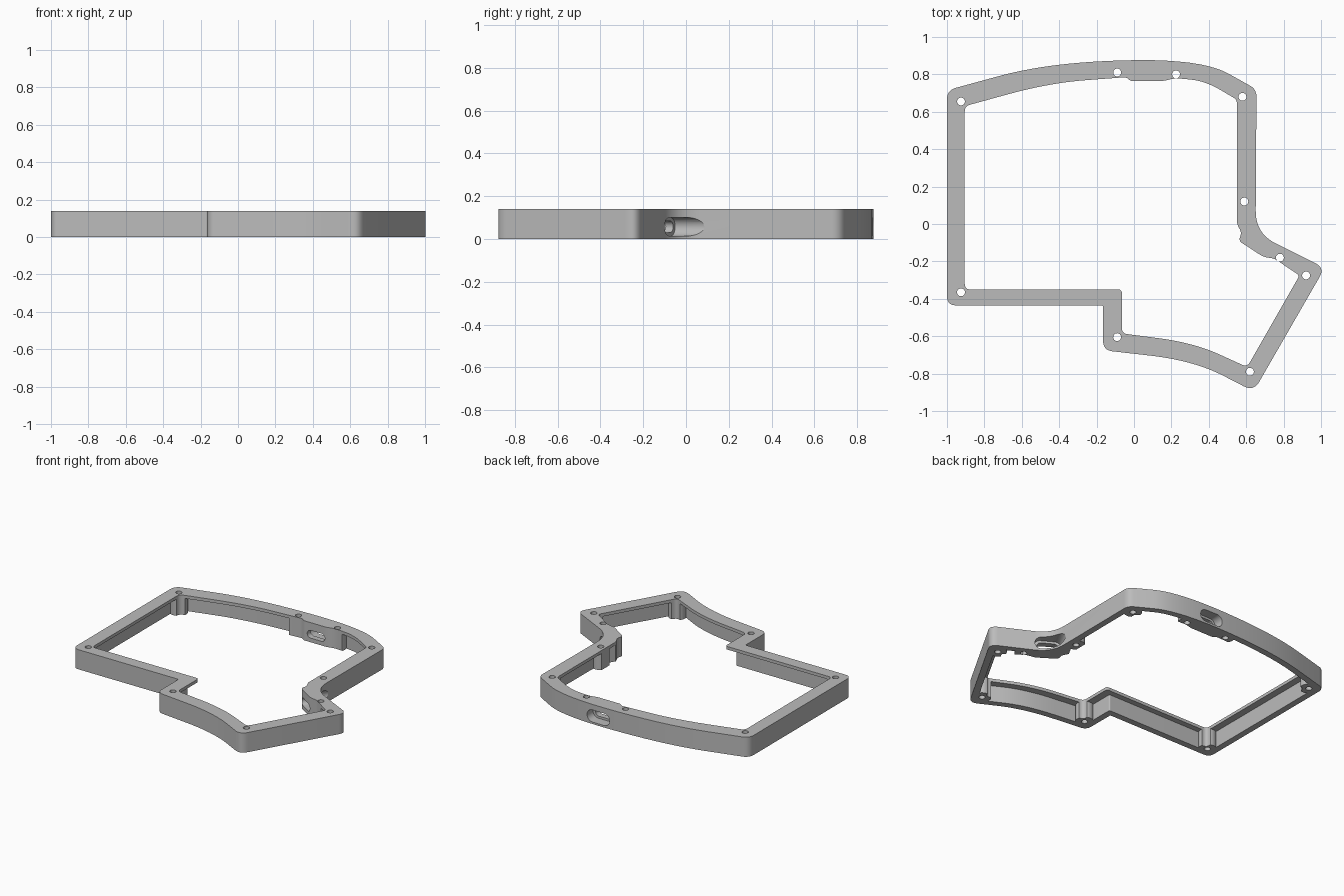
import bpy
import bmesh
import math
from mathutils import Vector, Matrix

cube = bpy.data.objects.get("Cube")
if cube:
    bpy.data.objects.remove(cube, do_unlink=True)

HEIGHT, LIP, WALL = 0.14, 0.022, 0.045

grey = bpy.data.materials.new("plain grey")
grey.use_nodes = True
grey.diffuse_color = (0.5, 0.5, 0.5, 1)
grey.node_tree.nodes["Principled BSDF"].inputs["Base Color"].default_value = (0.5, 0.5, 0.5, 1)


def rounded(path, steps=10):
    """Round each control corner (x, y, cut length) with a quadratic arc."""
    pts = []
    for i, (x, y, cut) in enumerate(path):
        p = Vector((x, y))
        if not cut:
            pts.append(p)
            continue
        a = Vector(path[i - 1][:2]) - p
        b = Vector(path[(i + 1) % len(path)][:2]) - p
        start = p + a.normalized() * min(cut, a.length * 0.49)
        end = p + b.normalized() * min(cut, b.length * 0.49)
        for k in range(steps + 1):
            t = k / steps
            pts.append(start * (1 - t) ** 2 + p * 2 * t * (1 - t) + end * t * t)
    return pts


def inset(path, d):
    """Move a clockwise control path inward by d with mitred corners."""
    out = []
    for i, (x, y, cut) in enumerate(path):
        p = Vector((x, y))
        e1 = (p - Vector(path[i - 1][:2])).normalized()
        e2 = (Vector(path[(i + 1) % len(path)][:2]) - p).normalized()
        n1, n2 = Vector((e1.y, -e1.x)), Vector((e2.y, -e2.x))
        q = p + (n1 + n2) * d / (1 + n1.dot(n2))
        out.append((q.x, q.y, cut))
    return out


def prism(name, pts, low, high, matrix=None):
    """Extrude a flat outline from low to high along local z."""
    bm = bmesh.new()
    face = bm.faces.new([bm.verts.new((p[0], p[1], low)) for p in pts])
    new = bmesh.ops.extrude_face_region(bm, geom=[face])["geom"]
    bmesh.ops.translate(bm, vec=(0, 0, high - low),
                        verts=[g for g in new if isinstance(g, bmesh.types.BMVert)])
    bmesh.ops.recalc_face_normals(bm, faces=bm.faces)
    if matrix:
        bm.transform(matrix)
    mesh = bpy.data.meshes.new(name)
    bm.to_mesh(mesh)
    bm.free()
    mesh.materials.append(grey)
    obj = bpy.data.objects.new(name, mesh)
    bpy.context.collection.objects.link(obj)
    return obj


def circle(x, y, r, n=32):
    return [(x + r * math.cos(math.tau * k / n), y + r * math.sin(math.tau * k / n))
            for k in range(n)]


def stadium(width, height, n=12):
    r, half = height / 2, (width - height) / 2
    pts = []
    for side in (1, -1):
        for k in range(n + 1):
            a = math.pi * (k / n - 0.5)
            pts.append((side * (half + r * math.cos(a)), side * r * math.sin(a)))
    return pts


def subtract(target, cutters):
    """Cut each cutter from the target and discard the cutters."""
    for cutter in cutters:
        cutter.hide_render = True
        mod = target.modifiers.new("cut", "BOOLEAN")
        mod.operation = "DIFFERENCE"
        mod.solver = "EXACT"
        mod.object = cutter
    bpy.context.view_layer.update()
    graph = bpy.context.evaluated_depsgraph_get()
    result = bpy.data.meshes.new_from_object(target.evaluated_get(graph))
    target.modifiers.clear()
    target.data = result
    for cutter in cutters:
        bpy.data.objects.remove(cutter, do_unlink=True)


# Outlines, clockwise from the back corner
outer = [(-1, 0.715, 0.05), (-0.45, 0.865, 0.5), (0.36, 0.885, 0.5), (0.655, 0.72, 0.04),
         (0.65, -0.05, 0.12), (1.02, -0.235, 0.055), (0.64, -0.895, 0.06),
         (0.32, -0.73, 0.5), (-0.165, -0.675, 0.05), (-0.165, -0.435, 0.01),
         (-1, -0.435, 0.05)]
opening = [(-0.905, 0.63, 0.03), (-0.45, 0.755, 0.4), (-0.04, 0.785, 0.02),
           (-0.02, 0.765, 0.01), (0.16, 0.765, 0.02), (0.22, 0.78, 0.03),
           (0.38, 0.765, 0.15), (0.55, 0.665, 0.02), (0.55, 0, 0.02),
           (0.575, -0.045, 0.02), (0.56, -0.09, 0.02), (0.69, -0.175, 0.02),
           (0.75, -0.185, 0.02), (0.885, -0.275, 0.02), (0.605, -0.765, 0.03),
           (0.32, -0.635, 0.4), (-0.065, -0.585, 0.03), (-0.065, -0.35, 0.02),
           (-0.905, -0.35, 0.03)]
screws = [(-0.925, 0.655), (-0.09, 0.81), (0.225, 0.8), (0.58, 0.68), (0.59, 0.12),
          (0.78, -0.18), (0.92, -0.275), (0.62, -0.79), (-0.09, -0.605), (-0.925, -0.365)]

# Each port: inner face centre, outward turn from +y, block length
ports = [(0.08, 0.765, 0, 0.33), (0.63, -0.13, -30, 0.27)]


def port_matrix(x, y, turn):
    """Local x runs along the wall, local y is up and local z points outward."""
    basis = Matrix(((-1, 0, 0, 0), (0, 0, 1, 0), (0, 1, 0, 0), (0, 0, 0, 1)))
    return (Matrix.Translation((x, y, 0.057))
            @ Matrix.Rotation(math.radians(turn), 4, "Z") @ basis)


# Undercut below the lip, leaving screw bosses and port blocks standing
undercut = prism("undercut", rounded(inset(outer, WALL)), -0.1, HEIGHT - LIP)
keep = [prism("boss", circle(x, y, 0.06), -0.2, 0.3) for x, y in screws]
for x, y, turn, length in ports:
    h = length / 2
    keep.append(prism("port_block", [(-h, -0.4), (h, -0.4), (h, 0.4), (-h, 0.4)],
                      -0.06, 0.25, port_matrix(x, y, turn)))
subtract(undercut, keep)

# Screw holes and stepped port slots
cuts = [undercut, prism("opening", rounded(opening), -0.2, 0.3)]
cuts += [prism("screw_hole", circle(x, y, 0.021), -0.2, 0.3) for x, y in screws]
for x, y, turn, length in ports:
    m = port_matrix(x, y, turn)
    cuts.append(prism("port_slot", stadium(0.14, 0.055), -0.08, 0.25, m))
    cuts.append(prism("port_pocket", stadium(0.18, 0.086), 0.04, 0.25, m))

# Case frame
frame = prism("case_frame", rounded(outer), 0, HEIGHT)
subtract(frame, cuts)

bpy.ops.object.select_all(action="DESELECT")
frame.select_set(True)
bpy.context.view_layer.objects.active = frame
bpy.ops.object.shade_smooth_by_angle(angle=math.radians(30))
